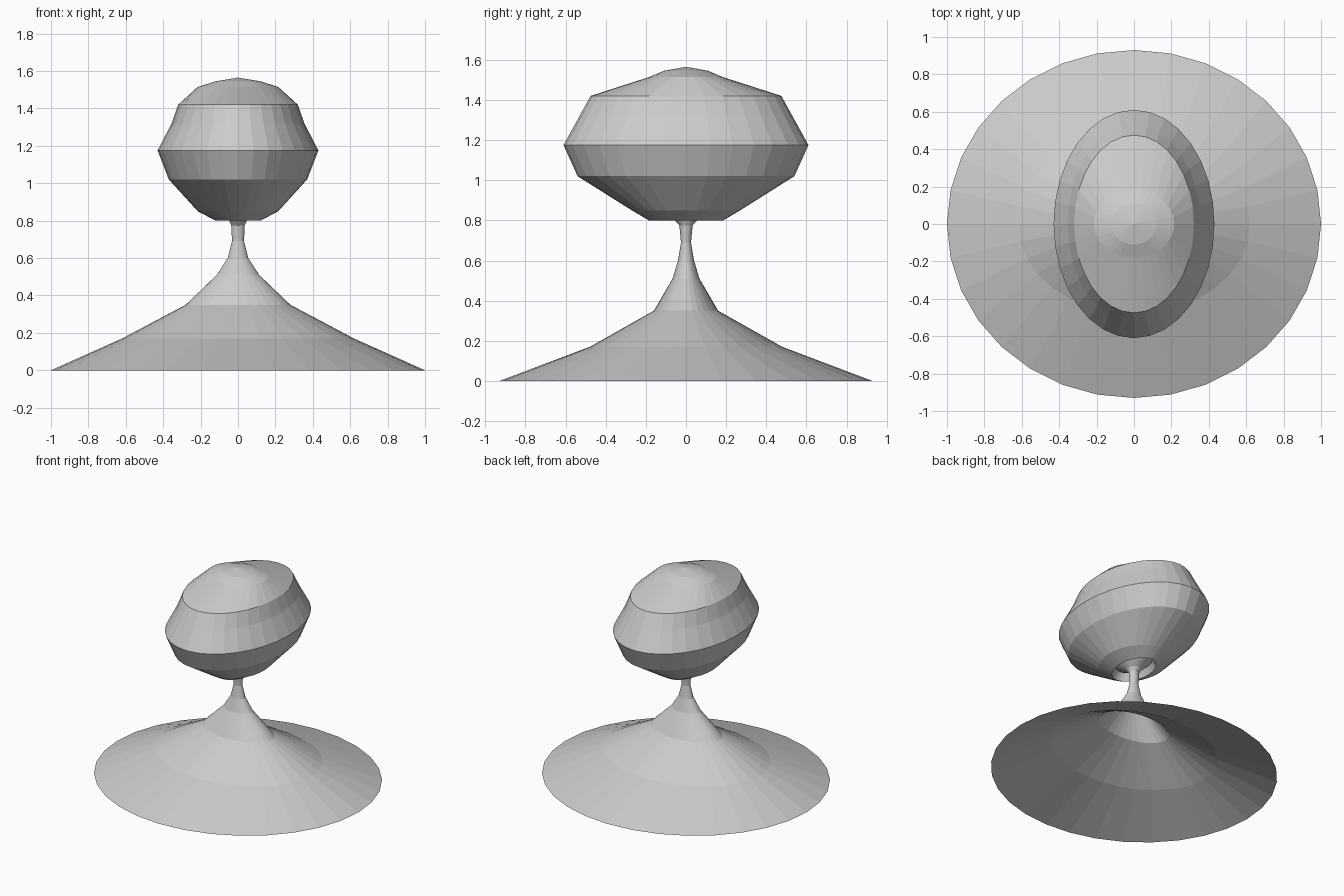
import bpy, bmesh, math

if "Cube" in bpy.data.objects:
    bpy.data.objects.remove(bpy.data.objects["Cube"])

SIDES = 32

grey = bpy.data.materials.new("plain grey")
grey.diffuse_color = (0.6, 0.6, 0.6, 1)
grey.use_nodes = True
grey.node_tree.nodes["Principled BSDF"].inputs["Base Color"].default_value = grey.diffuse_color


def loft(name, rings, apex=None):
    """Skin a stack of elliptical rings (rx, ry, z), optionally closed to a point."""
    bm = bmesh.new()
    loops = []
    for rx, ry, z in rings:
        loops.append([bm.verts.new((rx * math.cos(a), ry * math.sin(a), z))
                      for a in (2 * math.pi * i / SIDES for i in range(SIDES))])
    for lo, hi in zip(loops, loops[1:]):
        for i in range(SIDES):
            j = (i + 1) % SIDES
            bm.faces.new((lo[i], lo[j], hi[j], hi[i]))
    if apex is not None:
        tip = bm.verts.new((0, 0, apex))
        for i in range(SIDES):
            bm.faces.new((loops[-1][i], loops[-1][(i + 1) % SIDES], tip))
    mesh = bpy.data.meshes.new(name)
    bm.to_mesh(mesh)
    bm.free()
    mesh.materials.append(grey)
    obj = bpy.data.objects.new(name, mesh)
    bpy.context.collection.objects.link(obj)
    return obj


# Open flared foot rising into a slim neck, which flares again into the head's recess
loft("flared_base_and_neck", [
    (1.00, 0.93, 0.00), (0.62, 0.48, 0.17), (0.28, 0.16, 0.35),
    (0.113, 0.067, 0.51), (0.055, 0.04, 0.60), (0.032, 0.025, 0.69),
    (0.036, 0.033, 0.775), (0.047, 0.055, 0.80), (0.10, 0.15, 0.85)])

# Oval faceted head: recess wall, underside, waist, shoulder and domed top
loft("oval_head", [
    (0.10, 0.15, 0.85), (0.12, 0.185, 0.80), (0.215, 0.27, 0.85),
    (0.37, 0.54, 1.02), (0.43, 0.61, 1.175), (0.355, 0.53, 1.32),
    (0.32, 0.475, 1.42), (0.215, 0.18, 1.515), (0.12, 0.11, 1.545)],
    apex=1.565)
